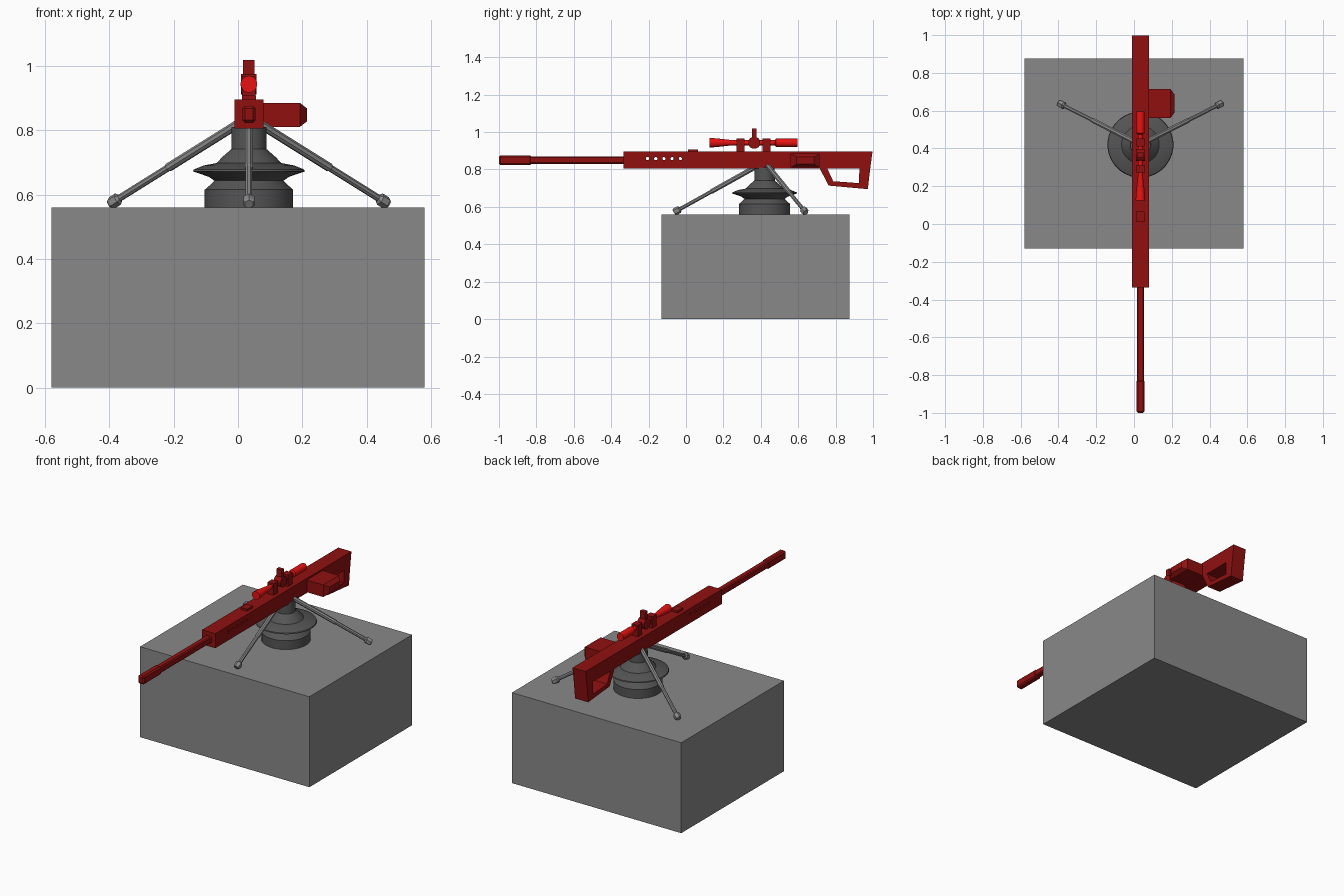
import bpy, bmesh, math
from mathutils import Vector

cube = bpy.data.objects.get("Cube")
if cube:
    bpy.data.objects.remove(cube, do_unlink=True)


def material(name, r, g, b):
    m = bpy.data.materials.new(name)
    m.use_nodes = True
    m.diffuse_color = (r, g, b, 1)
    m.node_tree.nodes["Principled BSDF"].inputs["Base Color"].default_value = (r, g, b, 1)
    return m


GREY = material("light grey", 0.25, 0.25, 0.25)
DARK = material("dark grey", 0.09, 0.09, 0.09)
RED = material("deep red", 0.28, 0.005, 0.005)
BRIGHT = material("bright red", 0.82, 0.006, 0.006)
CX, CY = 0.034, 0.42   # gun centre line and mount axis


def finish(bm, name, mat):
    bmesh.ops.recalc_face_normals(bm, faces=bm.faces)
    me = bpy.data.meshes.new(name)
    bm.to_mesh(me)
    bm.free()
    me.materials.append(mat)
    ob = bpy.data.objects.new(name, me)
    bpy.context.collection.objects.link(ob)
    return ob


def box(name, mat, x, y, z, chamfer=0):
    """Box from (min, max) pairs with optional chamfered edges."""
    bm = bmesh.new()
    bmesh.ops.create_cube(bm, size=1)
    for v in bm.verts:
        v.co = [(a + b) / 2 + (b - a) * c for (a, b), c in zip((x, y, z), v.co)]
    if chamfer:
        bmesh.ops.bevel(bm, geom=bm.edges[:], offset=chamfer, segments=1, affect='EDGES')
    return finish(bm, name, mat)


def prism(name, mat, outline, x0, x1):
    """Side outline of (y, z) points extruded across x."""
    bm = bmesh.new()
    face = bm.faces.new([bm.verts.new((x0, y, z)) for y, z in outline])
    ext = bmesh.ops.extrude_face_region(bm, geom=[face])["geom"]
    for v in ext:
        if isinstance(v, bmesh.types.BMVert):
            v.co.x = x1
    return finish(bm, name, mat)


def lathe(name, mat, origin, axis, profile, sides, smooth=False):
    """Capped solid of (radius, distance) sections along an axis."""
    bm = bmesh.new()
    q = Vector(axis).to_track_quat('Z', 'Y')
    rings = []
    for r, d in profile:
        angles = [math.tau * (i + 0.5) / sides for i in range(sides)]
        rings.append([bm.verts.new(Vector(origin) + q @ Vector((r * math.cos(a), r * math.sin(a), d)))
                      for a in angles])
    for lo, hi in zip(rings, rings[1:]):
        for i in range(sides):
            j = (i + 1) % sides
            bm.faces.new((lo[i], lo[j], hi[j], hi[i]))
    bm.faces.new(rings[0])
    bm.faces.new(rings[-1])
    ob = finish(bm, name, mat)
    if smooth:
        bpy.ops.object.select_all(action='DESELECT')
        ob.select_set(True)
        bpy.context.view_layer.objects.active = ob
        bpy.ops.object.shade_smooth_by_angle(angle=math.radians(30))
    return ob


# Base block and turned pedestal
box("base_block", GREY, (-0.58, 0.58), (-0.13, 0.875), (0, 0.56))
lathe("pedestal", DARK, (CX, CY, 0), (0, 0, 1),
      [(0.138, 0.56), (0.138, 0.615), (0.115, 0.635), (0.108, 0.643), (0.125, 0.655),
       (0.175, 0.672), (0.172, 0.678), (0.142, 0.69), (0.1, 0.698), (0.085, 0.715),
       (0.055, 0.741), (0.054, 0.81)], 32, smooth=True)

# Three splayed legs with feet
for label, deg in (("front", 270), ("left", 27), ("right", 153)):
    a = math.radians(deg)
    out = Vector((math.cos(a), math.sin(a), 0))
    top = Vector((CX, CY, 0.818)) + out * 0.04
    foot = Vector((CX, CY, 0.574)) + out * 0.478
    run = foot - top
    n = run.length
    lathe(label + "_leg", GREY, top, run,
          [(0.014, 0), (0.014, n * 0.55), (0.011, n * 0.56), (0.011, n - 0.02)], 8)
    lathe(label + "_foot", GREY, top, run,
          [(0.012, n - 0.032), (0.02, n - 0.024), (0.02, n), (0.015, n + 0.008)], 6)

# Receiver with a row of round vents through the fore end
X0, X1 = CX - 0.045, CX + 0.045
receiver = prism("receiver", RED, [(-0.335, 0.805), (-0.335, 0.895), (0.997, 0.895), (0.985, 0.805)], X0, X1)
for i in range(5):
    cutter = lathe("vent_cutter", RED, (X0 - 0.05, -0.206 + i * 0.044, 0.858), (1, 0, 0),
                   [(0.009, 0), (0.009, 0.2)], 8)
    cutter.hide_render = True
    mod = receiver.modifiers.new("vent", 'BOOLEAN')
    mod.operation = 'DIFFERENCE'
    mod.solver = 'EXACT'
    mod.object = cutter
    bpy.context.view_layer.objects.active = receiver
    bpy.ops.object.modifier_apply(modifier=mod.name)
    bpy.data.objects.remove(cutter, do_unlink=True)

# Open grip and shoulder stock
prism("grip_stock", RED, [(0.715, 0.806), (0.762, 0.714), (0.972, 0.695), (0.985, 0.806),
                          (0.927, 0.806), (0.925, 0.727), (0.787, 0.737), (0.755, 0.806)], X0, X1)

# Barrel and muzzle
box("barrel", RED, (CX - 0.019, CX + 0.019), (-0.85, -0.32), (0.83, 0.87), 0.006)
box("muzzle", RED, (CX - 0.021, CX + 0.021), (-1.0, -0.825), (0.823, 0.875), 0.008)

# Side magazine tapering at its outer end
bm = bmesh.new()
rings = []
for x, inset in ((X1 - 0.01, 0), (0.192, 0), (0.215, 1)):
    y0, y1, z0, z1 = 0.56 + 0.03 * inset, 0.715 - 0.03 * inset, 0.81 + 0.018 * inset, 0.885 - 0.018 * inset
    rings.append([bm.verts.new((x, y, z)) for y, z in ((y0, z0), (y1, z0), (y1, z1), (y0, z1))])
for lo, hi in zip(rings, rings[1:]):
    for i in range(4):
        j = (i + 1) % 4
        bm.faces.new((lo[i], lo[j], hi[j], hi[i]))
bm.faces.new(rings[0])
bm.faces.new(rings[-1])
finish(bm, "side_magazine", RED)

# Scope, its mounts and adjustment knobs
SZ = 0.943
lathe("scope_tube", BRIGHT, (CX, 0, SZ), (0, 1, 0),
      [(0.026, 0.125), (0.024, 0.16), (0.014, 0.25), (0.014, 0.475), (0.023, 0.482), (0.023, 0.595)],
      16, smooth=True)
for label, y in (("front", 0.27), ("rear", 0.41)):
    box(label + "_scope_mount", RED, (CX - 0.021, CX + 0.021), (y, y + 0.043), (0.89, 0.966))
lathe("scope_side_knob", RED, (CX - 0.024, 0.365, SZ), (1, 0, 0), [(0.033, 0), (0.033, 0.048)], 12)
box("scope_top_knob", RED, (CX - 0.018, CX + 0.018), (0.352, 0.378), (0.96, 1.018))

# Folded sight on the top rail
box("folded_sight", RED, (CX - 0.022, CX + 0.022), (0.01, 0.065), (0.89, 0.908))
